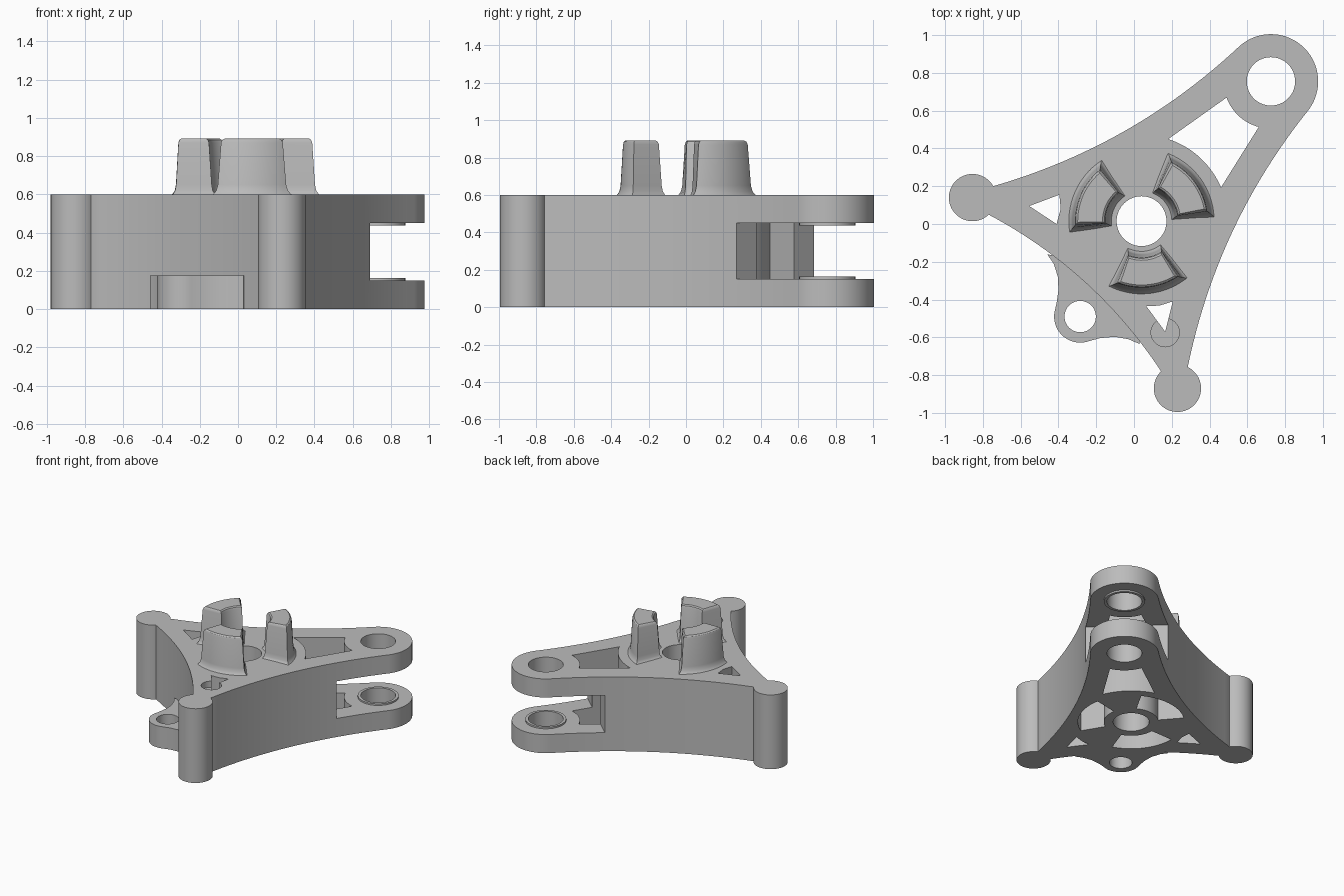
import bpy, bmesh
from math import radians, cos, sin
from mathutils import Vector, Matrix

cube = bpy.data.objects.get("Cube")
if cube:
    bpy.data.objects.remove(cube, do_unlink=True)

grey = bpy.data.materials.new("plain grey")
grey.use_nodes = True
grey.diffuse_color = (0.5, 0.5, 0.5, 1)
grey.node_tree.nodes["Principled BSDF"].inputs["Base Color"].default_value = (0.5, 0.5, 0.5, 1)

HUB = (0.04, 0.015)
EYE = (0.725, 0.755)
HEIGHT = 0.6
AXIS = radians(47)


def arc(c, r, a0, a1, n=24):
    angles = [radians(a0 + (a1 - a0) * i / n) for i in range(n + 1)]
    return [(c[0] + r * cos(a), c[1] + r * sin(a)) for a in angles]


def circle(c, r, n=64):
    return arc(c, r, 0, 360, n)[:-1]


def bow(p, q, sag, n=24):
    """Shallow curve from p to q, bent to the left of the travel direction."""
    p, q = Vector(p), Vector(q)
    d = (q - p).normalized()
    side = Vector((-d.y, d.x))
    return [tuple(p.lerp(q, i / n) + side * sag * 4 * (i / n) * (1 - i / n))
            for i in range(n + 1)]


def loft(name, rings):
    """Skin a stack of (outline, height) rings and cap both ends."""
    bm = bmesh.new()
    rows = [[bm.verts.new((x, y, z)) for x, y in pts] for pts, z in rings]
    n = len(rows[0])
    for low, high in zip(rows, rows[1:]):
        for i in range(n):
            j = (i + 1) % n
            bm.faces.new((low[i], low[j], high[j], high[i]))
    bm.faces.new(rows[0][::-1])
    bm.faces.new(rows[-1])
    bmesh.ops.recalc_face_normals(bm, faces=bm.faces)
    mesh = bpy.data.meshes.new(name)
    bm.to_mesh(mesh)
    bm.free()
    mesh.materials.append(grey)
    ob = bpy.data.objects.new(name, mesh)
    bpy.context.collection.objects.link(ob)
    return ob


def prism(name, pts, z0, z1):
    return loft(name, [(pts, z0), (pts, z1)])


def activate(ob):
    bpy.ops.object.select_all(action='DESELECT')
    ob.select_set(True)
    bpy.context.view_layer.objects.active = ob


def cut(ob, pts, z0=-0.1, z1=0.8):
    cutter = prism("cutter", pts, z0, z1)
    cutter.hide_render = True
    activate(ob)
    mod = ob.modifiers.new("cut", 'BOOLEAN')
    mod.operation = 'DIFFERENCE'
    mod.solver = 'EXACT'
    mod.object = cutter
    bpy.ops.object.modifier_apply(modifier=mod.name)
    bpy.data.objects.remove(cutter, do_unlink=True)


def smooth(ob):
    activate(ob)
    bpy.ops.object.shade_smooth_by_angle(angle=radians(32))


# Main body with three hollow-curved sides and a round fork end
legs = {"left_leg": (0.23, -0.87), "right_leg": (-0.855, 0.14)}
front_start, front_end = (-0.77, 0.05), (0.15, -0.79)
eye_end = arc(EYE, 0.25, -38, 132, 40)
outline = bow(front_start, front_end, 0.08) + [legs["left_leg"]]
outline += bow((0.285, -0.755), eye_end[0], 0.09)[:-1] + eye_end
outline += bow(eye_end[-1], (-0.746, 0.2), 0.09)[1:] + [legs["right_leg"]]
body = prism("body", outline, 0, HEIGHT)

# Through holes and lightening windows
cut(body, circle(HUB, 0.132))
cut(body, circle(EYE, 0.128))
cut(body, arc(HUB, 0.457, 23, 72) + arc(EYE, 0.25, 200, 255))
cut(body, [(-0.555, 0.095), (-0.41, 0), (-0.388, 0.08), (-0.395, 0.155)])
cut(body, [(0.065, -0.435), (0.165, -0.57), (0.205, -0.41), (0.135, -0.432)])

# Small blind bore beside the left leg
cut(body, circle((0.165, -0.575), 0.075, 40), 0.55)

# Slot that splits the fork into two prongs
turn = Matrix.Rotation(AXIS, 2)
slot = [(0.668, -0.8), (1.6, -0.8), (1.6, 0.8), (0.668, 0.8)]
cut(body, [tuple(turn @ Vector(p)) for p in slot], 0.15, 0.45)

# Recesses underneath, leaving three ribs around the hub tube
for a in (96, 216, 336):
    cut(body, arc(HUB, 0.39, a - 35, a + 35) + arc(HUB, 0.2, a + 35, a - 35), -0.1, 0.45)
smooth(body)

# Round legs
for name, c in legs.items():
    smooth(prism(name, circle(c, 0.125), 0, HEIGHT))

# Low lug with a bolt hole
lug_c = (-0.285, -0.49)
lug = [(-0.46, -0.16), (-0.425, -0.21), (-0.403, -0.28), (-0.4, -0.35), (-0.41, -0.42)]
lug += arc(lug_c, 0.138, 170, 288)
lug += [(-0.18, -0.604), (-0.1, -0.597), (-0.03, -0.61), (0.03, -0.635)]
lug += bow(front_start, front_end, 0.09)[8:21][::-1]
lug_ob = prism("lug", lug, 0, 0.175)
cut(lug_ob, circle(lug_c, 0.083, 48))
smooth(lug_ob)

# Raised rings on the inner faces of the prongs
for name, z0, z1 in (("lower_ring", 0.145, 0.163), ("upper_ring", 0.437, 0.455)):
    ring = prism(name, circle(EYE, 0.15), z0, z1)
    cut(ring, circle(EYE, 0.128))
    smooth(ring)

# Three tapered claws: height, inner radius, outer radius, half angle
levels = [(0.595, 0.155, 0.39, 34), (0.603, 0.163, 0.382, 32), (0.62, 0.173, 0.371, 30.5),
          (0.65, 0.178, 0.365, 29.5), (0.87, 0.192, 0.352, 27.5),
          (0.885, 0.197, 0.347, 26.5), (0.892, 0.207, 0.338, 25)]
for i, a in enumerate((36, 156, 276)):
    rings = [(arc(HUB, r1, a - h, a + h, 14) + arc(HUB, r0, a + h, a - h, 14), z)
             for z, r0, r1, h in levels]
    smooth(loft(f"claw_{i + 1}", rings))
